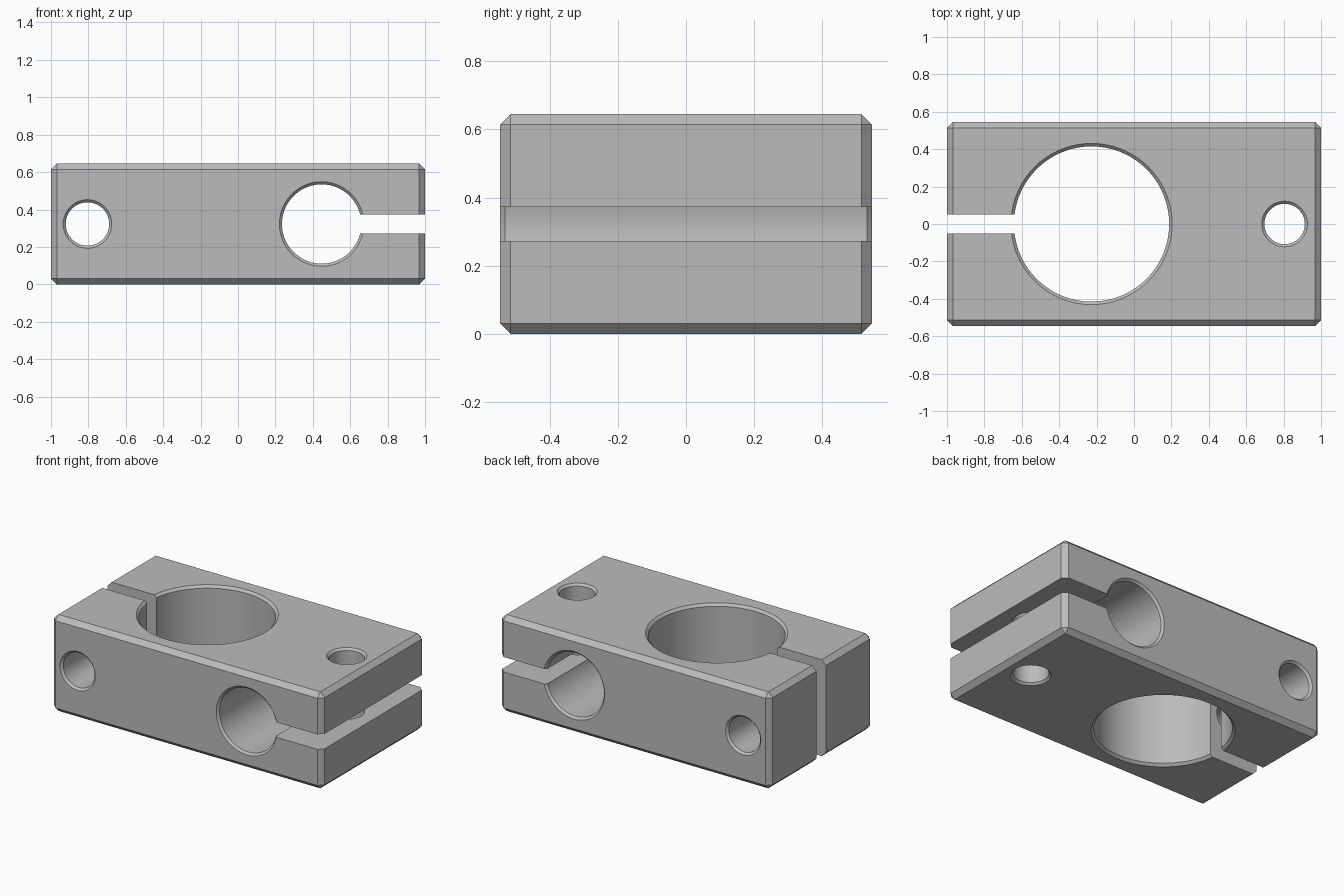
import bpy, bmesh, math
from mathutils import Matrix, Vector

cube = bpy.data.objects.get("Cube")
if cube:
    bpy.data.objects.remove(cube, do_unlink=True)

LENGTH, WIDTH, HEIGHT = 2.0, 1.09, 0.645
MID = HEIGHT / 2
SLOT = 0.1
SEGMENTS = 72

# Single grey metal
metal = bpy.data.materials.new("grey metal")
metal.use_nodes = True
colour = (0.5, 0.5, 0.5, 1)
metal.diffuse_color = colour
metal.node_tree.nodes["Principled BSDF"].inputs["Base Color"].default_value = colour


def make_object(name, bm):
    bmesh.ops.recalc_face_normals(bm, faces=bm.faces)
    mesh = bpy.data.meshes.new(name)
    bm.to_mesh(mesh)
    bm.free()
    mesh.materials.append(metal)
    ob = bpy.data.objects.new(name, mesh)
    bpy.context.collection.objects.link(ob)
    return ob


def box(name, size, centre, chamfer=0):
    bm = bmesh.new()
    bmesh.ops.create_cube(bm, size=1)
    bmesh.ops.scale(bm, vec=size, verts=bm.verts)
    if chamfer:
        bmesh.ops.bevel(bm, geom=bm.edges[:], offset=chamfer, segments=1,
                        affect='EDGES', profile=0.5)
    bmesh.ops.translate(bm, vec=centre, verts=bm.verts)
    return make_object(name, bm)


def bore(name, centre, axis, radius, chamfer, depth):
    """Through-hole cutter whose ends flare into 45 degree chamfers."""
    half, extra = depth / 2, 0.04
    flare = radius + chamfer + extra
    profile = [(flare, -half - extra), (radius, -half + chamfer),
               (radius, half - chamfer), (flare, half + extra)]
    bm = bmesh.new()
    rings = []
    for r, z in profile:
        ring = []
        for i in range(SEGMENTS):
            a = math.tau * i / SEGMENTS
            ring.append(bm.verts.new((r * math.cos(a), r * math.sin(a), z)))
        rings.append(ring)
    for low, high in zip(rings, rings[1:]):
        for i in range(SEGMENTS):
            j = (i + 1) % SEGMENTS
            bm.faces.new((low[i], low[j], high[j], high[i]))
    bm.faces.new(rings[0])
    bm.faces.new(rings[-1])
    turn = Vector((0, 0, 1)).rotation_difference(Vector(axis)).to_matrix().to_4x4()
    bmesh.ops.transform(bm, matrix=Matrix.Translation(centre) @ turn, verts=bm.verts)
    return make_object(name, bm)


# Chamfered block
block = box("clamp_block", (LENGTH, WIDTH, HEIGHT), (0, 0, MID), 0.031)

# Two rod bores, two screw holes and two clamping slots
Y, Z = (0, 1, 0), (0, 0, 1)
BIG_X, SMALL_X = -0.227, 0.447
cutters = [
    bore("large_rod_bore", (BIG_X, 0, MID), Z, 0.415, 0.016, HEIGHT),
    bore("small_rod_bore", (SMALL_X, 0, MID), Y, 0.212, 0.014, WIDTH),
    bore("vertical_screw_hole", (0.805, 0, MID), Z, 0.108, 0.014, HEIGHT),
    bore("cross_screw_hole", (-0.805, 0, MID), Y, 0.116, 0.014, WIDTH),
    box("large_bore_slot", (1.1 + BIG_X, SLOT, 1), ((BIG_X - 1.1) / 2, 0, MID)),
    box("small_bore_slot", (1.1 - SMALL_X, 1.5, SLOT), ((SMALL_X + 1.1) / 2, 0, MID)),
]

for cutter in cutters:
    cutter.hide_render = True
    mod = block.modifiers.new(cutter.name, 'BOOLEAN')
    mod.operation = 'DIFFERENCE'
    mod.solver = 'EXACT'
    mod.object = cutter

# Bake the cuts and discard the cutters
bpy.context.view_layer.update()
result = block.evaluated_get(bpy.context.evaluated_depsgraph_get())
mesh = bpy.data.meshes.new_from_object(result)
block.modifiers.clear()
block.data = mesh
mesh.materials.clear()
mesh.materials.append(metal)
for poly in mesh.polygons:
    poly.material_index = 0
for cutter in cutters:
    bpy.data.objects.remove(cutter, do_unlink=True)

bpy.ops.object.select_all(action='DESELECT')
block.select_set(True)
bpy.context.view_layer.objects.active = block
bpy.ops.object.shade_smooth_by_angle(angle=math.radians(30))
